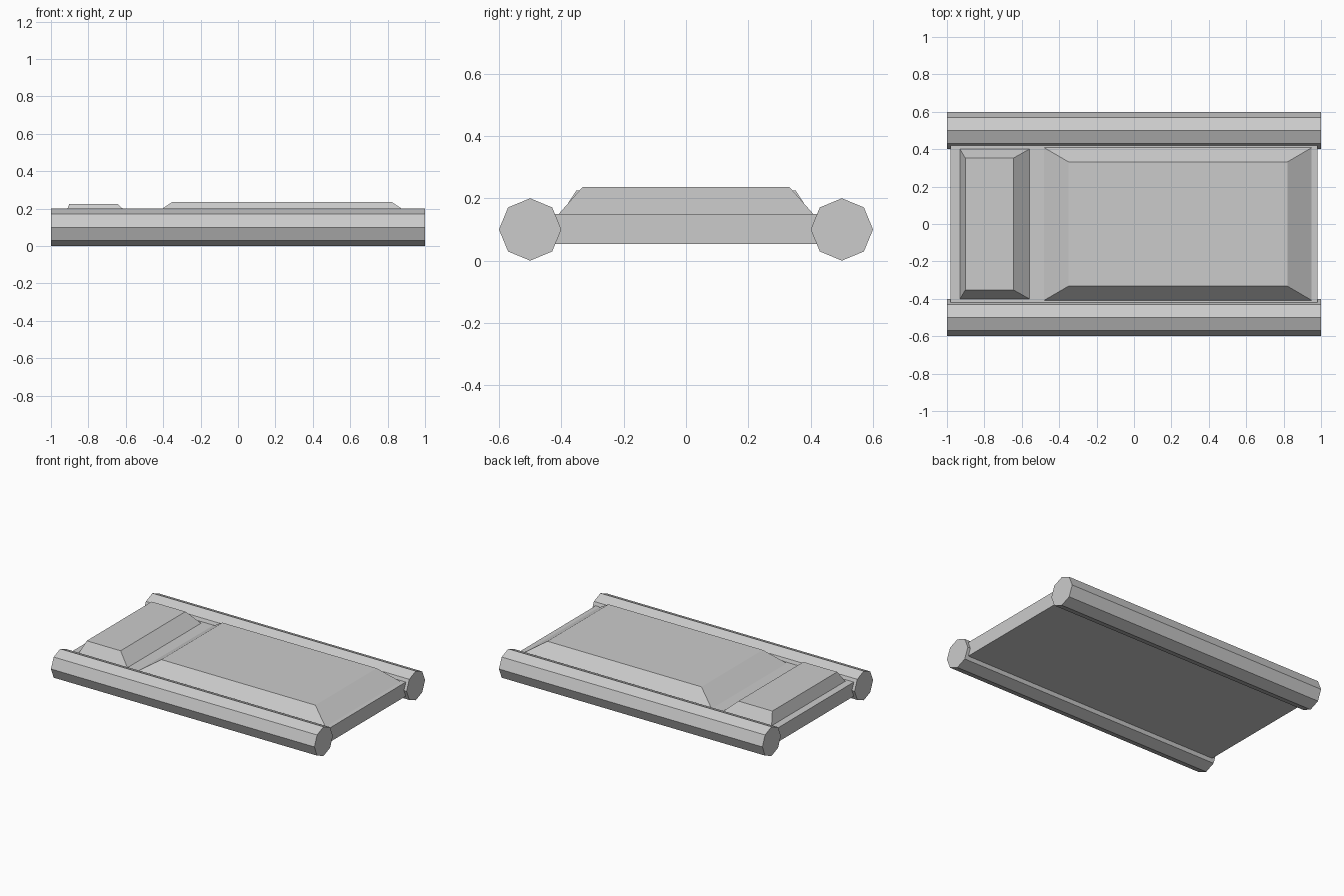
import bpy, bmesh, math

if "Cube" in bpy.data.objects:
    bpy.data.objects.remove(bpy.data.objects["Cube"])


def make_object(name, bm):
    bmesh.ops.recalc_face_normals(bm, faces=bm.faces)
    mesh = bpy.data.meshes.new(name)
    bm.to_mesh(mesh)
    bm.free()
    obj = bpy.data.objects.new(name, mesh)
    bpy.context.collection.objects.link(obj)
    return obj


def tapered_block(name, base, top):
    """Each level is (x_min, x_max, y_half, z)."""
    bm = bmesh.new()
    rings = []
    for x0, x1, y, z in (base, top):
        rings.append([bm.verts.new(p) for p in
                      ((x0, -y, z), (x1, -y, z), (x1, y, z), (x0, y, z))])
    low, high = rings
    bm.faces.new(low[::-1])
    bm.faces.new(high)
    for i in range(4):
        j = (i + 1) % 4
        bm.faces.new((low[i], low[j], high[j], high[i]))
    return make_object(name, bm)


def rail(name, y):
    bm = bmesh.new()
    ends = []
    for x in (-1, 1):
        ends.append([bm.verts.new((x, y + 0.1 * math.cos(a), 0.1 + 0.1 * math.sin(a)))
                     for a in (k * math.pi / 4 for k in range(8))])
    for ring in ends:
        bm.faces.new(ring)
    for i in range(8):
        j = (i + 1) % 8
        bm.faces.new((ends[0][i], ends[0][j], ends[1][j], ends[1][i]))
    return make_object(name, bm)


# Octagonal side rails
for side, y in (("front", -0.5), ("back", 0.5)):
    rail(side + "_rail", y)

# Flat bed base between the rails
tapered_block("bed_base", (-0.98, 0.98, 0.42, 0.053), (-0.98, 0.98, 0.42, 0.15))

# Bevelled mattress and pillow resting on the base
tapered_block("mattress", (-0.48, 0.95, 0.408, 0.15), (-0.35, 0.82, 0.332, 0.236))
tapered_block("pillow", (-0.93, -0.56, 0.40, 0.15), (-0.902, -0.645, 0.352, 0.225))
